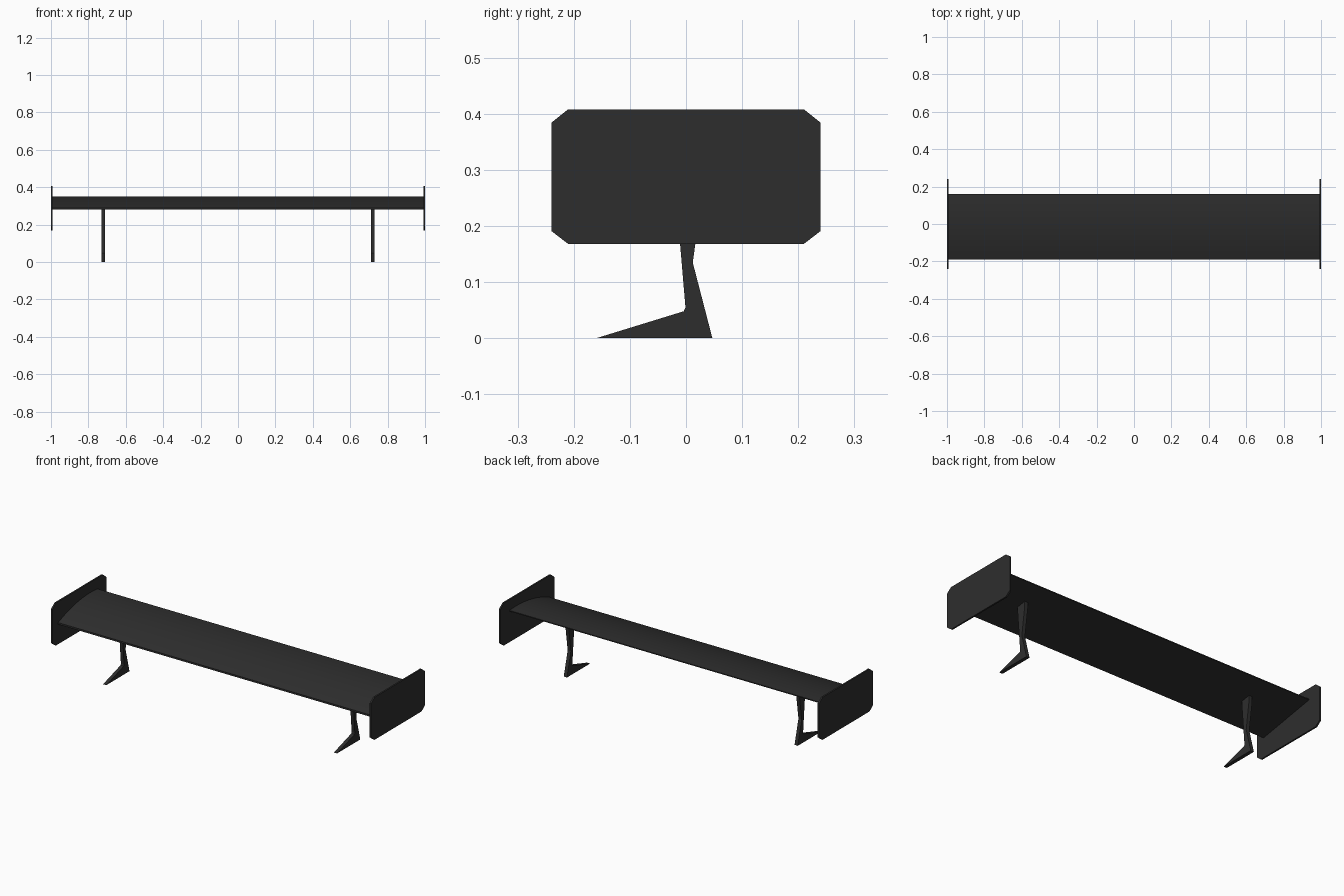
import bpy
import bmesh

cube = bpy.data.objects.get("Cube")
if cube:
    bpy.data.objects.remove(cube, do_unlink=True)

black = bpy.data.materials.new("matte_black")
black.use_nodes = True
colour = (0.027, 0.027, 0.027, 1)
black.diffuse_color = colour
black.node_tree.nodes["Principled BSDF"].inputs["Base Color"].default_value = colour


def extrude_profile(name, points, x0, x1, smooth=False):
    """Extrude a closed (y, z) outline from x0 to x1."""
    bm = bmesh.new()
    face = bm.faces.new([bm.verts.new((x0, y, z)) for y, z in points])
    result = bmesh.ops.extrude_face_region(bm, geom=[face])
    moved = [v for v in result["geom"] if isinstance(v, bmesh.types.BMVert)]
    bmesh.ops.translate(bm, vec=(x1 - x0, 0, 0), verts=moved)
    bmesh.ops.recalc_face_normals(bm, faces=bm.faces)
    mesh = bpy.data.meshes.new(name)
    bm.to_mesh(mesh)
    bm.free()
    mesh.materials.append(black)
    obj = bpy.data.objects.new(name, mesh)
    bpy.context.collection.objects.link(obj)
    if smooth:
        bpy.ops.object.select_all(action="DESELECT")
        obj.select_set(True)
        bpy.context.view_layer.objects.active = obj
        bpy.ops.object.shade_smooth_by_angle(angle=0.5)
    return obj


# Wing blade: flat sloping underside, arched top, thin front lip
front, rear, steps = -0.19, 0.16, 16
blade = [(rear, 0.342), (front, 0.28)]
for i in range(steps + 1):
    y = front + (rear - front) * i / steps
    blade.append((y, 0.35 - 0.06 * ((0.1 - y) / 0.29) ** 2))
extrude_profile("wing_blade", blade, -0.993, 0.993, smooth=True)

# Outlines of the end plates and the struts with their forward feet
plate = [(-0.21, 0.168), (0.21, 0.168), (0.24, 0.191), (0.24, 0.384),
         (0.21, 0.408), (-0.21, 0.408), (-0.24, 0.384), (-0.24, 0.191)]
strut = [(-0.16, 0.0), (0.047, 0.0), (0.012, 0.135), (0.034, 0.29),
         (0.034, 0.322), (-0.022, 0.312), (-0.02, 0.28),
         (-0.001, 0.055), (-0.004, 0.048)]

for side, x in (("left", 1), ("right", -1)):
    extrude_profile(side + "_end_plate", plate, x * 0.991, x)
    extrude_profile(side + "_strut", strut, x * 0.711, x * 0.731)
